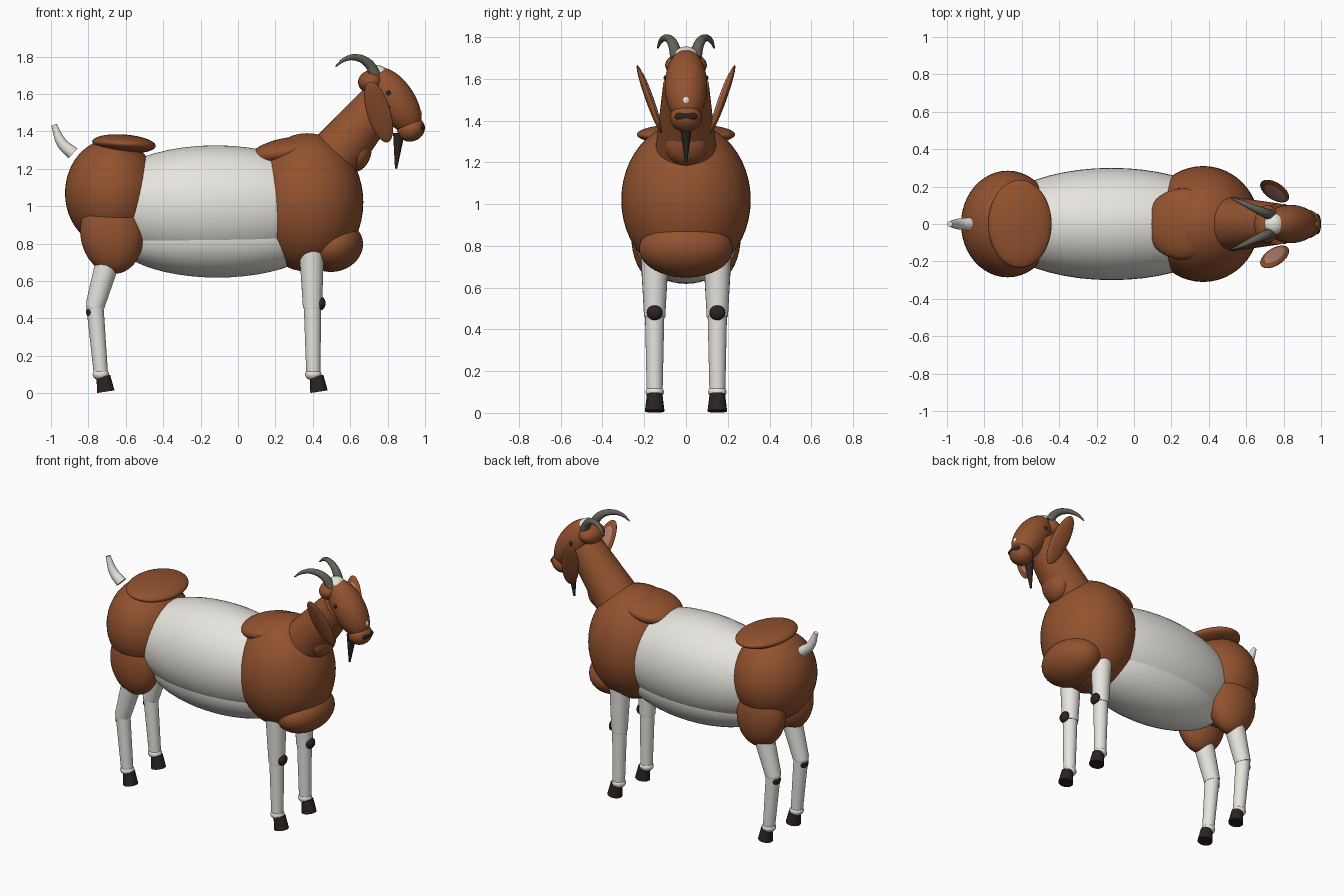
import bpy
from math import radians
from mathutils import Vector, Matrix

if "Cube" in bpy.data.objects:
    bpy.data.objects.remove(bpy.data.objects["Cube"])


def material(name, r, g, b):
    m = bpy.data.materials.new(name)
    m.diffuse_color = (r, g, b, 1)
    m.use_nodes = True
    m.node_tree.nodes["Principled BSDF"].inputs["Base Color"].default_value = m.diffuse_color
    return m


BROWN = material("brown_coat", 0.29, 0.085, 0.028)
WHITE = material("white_coat", 0.80, 0.78, 0.73)
DARK = material("dark_hoof", 0.025, 0.017, 0.015)
HORN = material("horn_grey", 0.13, 0.12, 0.10)
PINK = material("ear_pink", 0.50, 0.23, 0.17)


def finish(name, mat):
    ob = bpy.context.object
    ob.name = name
    ob.data.materials.append(mat)
    bpy.ops.object.shade_smooth_by_angle(angle=radians(35))
    return ob


def blob(name, loc, radii, mat, tilt=0):
    """Ellipsoid, optionally pitched about y (degrees)."""
    bpy.ops.mesh.primitive_uv_sphere_add(segments=48, ring_count=24, location=loc,
                                         rotation=(0, radians(tilt), 0))
    bpy.context.object.scale = radii
    return finish(name, mat)


def cone(name, a, b, ra, rb, mat):
    """Tapered cylinder from point a to point b."""
    a, b = Vector(a), Vector(b)
    d = b - a
    bpy.ops.mesh.primitive_cone_add(vertices=40, radius1=ra, radius2=rb, depth=d.length,
                                    location=(a + b) / 2,
                                    rotation=d.to_track_quat('Z', 'Y').to_euler())
    return finish(name, mat)


def tube(name, points, mat):
    """Tapering curved tube through (x, y, z, radius) points."""
    cu = bpy.data.curves.new(name, 'CURVE')
    cu.dimensions = '3D'
    cu.bevel_depth = 1
    cu.bevel_resolution = 6
    cu.use_fill_caps = True
    sp = cu.splines.new('BEZIER')
    sp.bezier_points.add(len(points) - 1)
    for p, (x, y, z, r) in zip(sp.bezier_points, points):
        p.co = (x, y, z)
        p.radius = r
        p.handle_left_type = p.handle_right_type = 'AUTO'
    cu.materials.append(mat)
    ob = bpy.data.objects.new(name, cu)
    bpy.context.collection.objects.link(ob)
    bpy.ops.object.select_all(action='DESELECT')
    bpy.context.view_layer.objects.active = ob
    ob.select_set(True)
    bpy.ops.object.convert(target='MESH')
    bpy.ops.object.shade_smooth_by_angle(angle=radians(40))


# Trunk
blob("barrel", (-0.12, 0, 1.0), (0.66, 0.30, 0.325), WHITE)
blob("belly", (-0.11, 0, 0.84), (0.56, 0.25, 0.222), WHITE)
blob("shoulders", (0.37, 0, 1.02), (0.30, 0.31, 0.37), BROWN)
blob("brisket", (0.51, 0, 0.785), (0.16, 0.225, 0.135), BROWN, -15)
blob("withers", (0.26, 0, 1.29), (0.20, 0.19, 0.075), BROWN, -10)
blob("rump", (-0.675, 0, 1.07), (0.25, 0.285, 0.29), BROWN)
blob("rump_pad", (-0.61, 0, 1.333), (0.17, 0.235, 0.05), BROWN, 4)

# Neck and head
cone("neck", (0.53, 0, 1.28), (0.77, 0, 1.57), 0.144, 0.11, BROWN)
blob("throat", (0.645, 0, 1.28), (0.065, 0.10, 0.10), BROWN, 20)
blob("head", (0.84, 0, 1.565), (0.105, 0.102, 0.20), BROWN, -33.5)
blob("poll", (0.712, 0, 1.665), (0.07, 0.10, 0.062), BROWN, -10)
blob("forelock", (0.75, 0, 1.713), (0.055, 0.055, 0.04), WHITE, 15)
blob("muzzle", (0.925, 0, 1.412), (0.075, 0.076, 0.066), BROWN, -20)
blob("nose", (0.982, 0, 1.42), (0.018, 0.055, 0.024), DARK)
blob("nose_spot", (0.963, 0, 1.495), (0.02, 0.02, 0.024), WHITE)
cone("beard", (0.845, 0, 1.20), (0.86, 0, 1.39), 0.006, 0.031, DARK)

# Tail
tube("tail", [(-0.882, 0, 1.282, 0.035), (-0.94, 0, 1.335, 0.029),
              (-0.984, 0, 1.435, 0.015)], WHITE)

for side, s in (("left", 1), ("right", -1)):
    # Eyes, ears and horns
    blob(f"eye_{side}", (0.805, s * 0.093, 1.605), (0.013, 0.014, 0.013), DARK)
    up = Vector((-0.10, s * 0.12, 0.335)).normalized()
    fwd = Vector((1, 0, 0))
    fwd = (fwd - up * fwd.dot(up)).normalized()
    out = up.cross(fwd)
    rot = Matrix((fwd, out, up)).transposed().to_euler()
    inward = Vector((0, -s, 0.36)).normalized() * 0.011
    c = Vector((0.752, s * 0.176, 1.503))
    blob(f"ear_{side}", c, (0.063, 0.018, 0.178), BROWN).rotation_euler = rot
    blob(f"inner_ear_{side}", c + inward, (0.044, 0.010, 0.135), PINK).rotation_euler = rot
    tube(f"horn_{side}", [(0.735, s * 0.045, 1.70, 0.03), (0.695, s * 0.062, 1.765, 0.025),
                          (0.63, s * 0.09, 1.795, 0.018), (0.572, s * 0.117, 1.785, 0.012),
                          (0.522, s * 0.136, 1.747, 0.004)], HORN)

    # Legs
    y = s * 0.15
    blob(f"thigh_{side}", (-0.675, y, 0.855), (0.168, 0.113, 0.218), BROWN, -8)
    legs = {
        "front": [(0.393, 0.80), (0.398, 0.46), (0.403, 0.10), (0.443, 0.48), (0.42, 0.433)],
        "hind": [(-0.68, 0.76), (-0.765, 0.465), (-0.733, 0.10), (-0.787, 0.435), (-0.72, -0.707)],
    }
    for n, (top, knee, ankle, cap, hoof) in legs.items():
        def at(p):
            return (p[0], y, p[1])
        tag = f"{n}_{side}"
        cone(f"upper_leg_{tag}", at(knee), at(top), 0.051, 0.068, WHITE)
        cone(f"lower_leg_{tag}", at(ankle), at(knee), 0.038, 0.046, WHITE)
        blob(f"knee_joint_{tag}", at(knee), (0.047, 0.047, 0.045), WHITE)
        blob(f"knee_cap_{tag}", at(cap), (0.025, 0.038, 0.036), DARK)
        blob(f"fetlock_{tag}", at(ankle), (0.044, 0.044, 0.032), WHITE)
        cone(f"hoof_{tag}", (abs(hoof[1]) * (1 if n == "front" else -1), y, 0.008),
             (hoof[0], y, 0.092), 0.047, 0.037, DARK)
